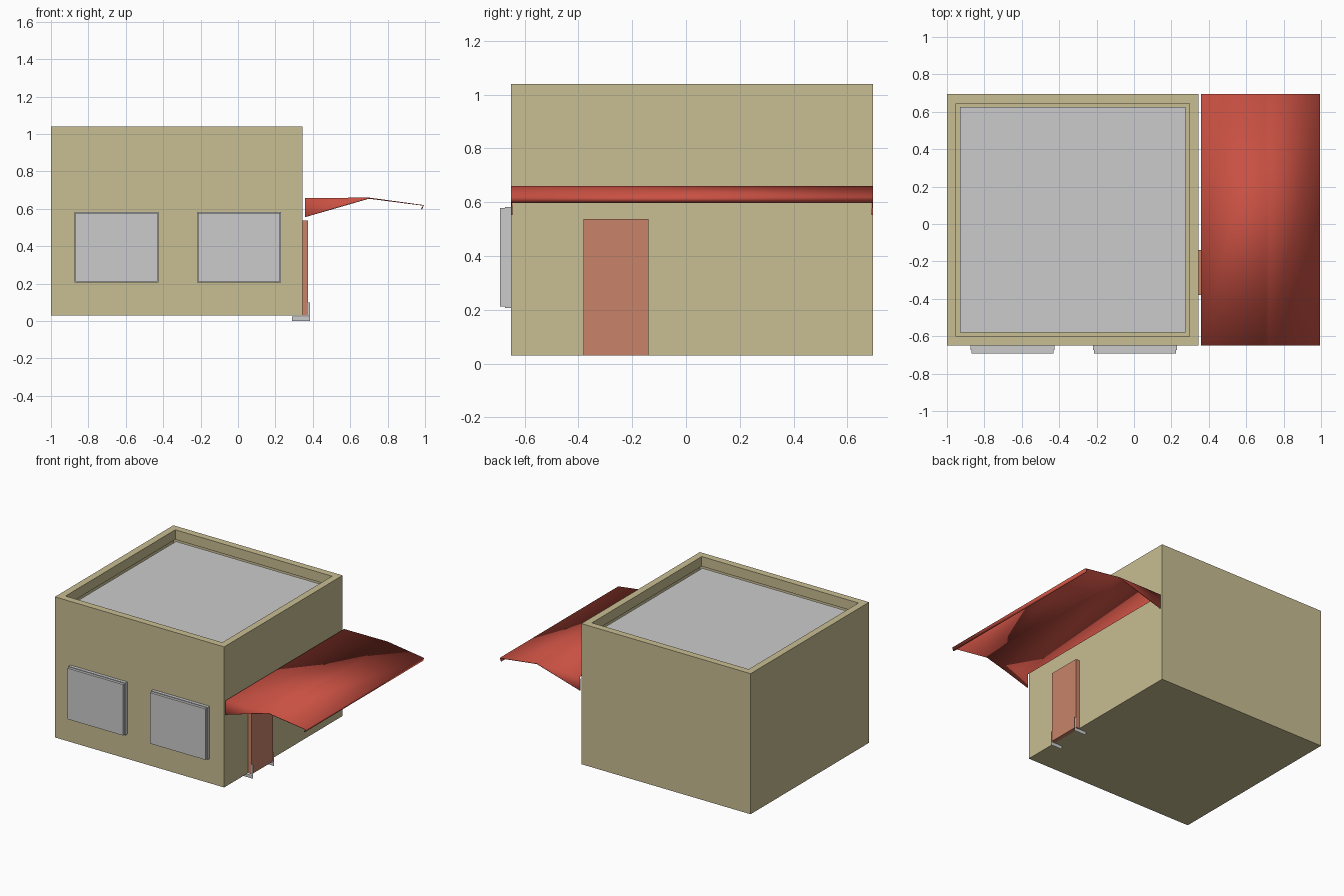
import bpy, bmesh, math

if "Cube" in bpy.data.objects:
    bpy.data.objects.remove(bpy.data.objects["Cube"])


def material(name, rgb):
    m = bpy.data.materials.new(name)
    m.diffuse_color = (*rgb, 1)
    m.use_nodes = True
    m.node_tree.nodes["Principled BSDF"].inputs["Base Color"].default_value = m.diffuse_color
    return m


WALL = material("plaster", (0.58, 0.51, 0.29))
RED = material("awning_red", (0.58, 0.08, 0.055))
PINK = material("door_paint", (0.58, 0.23, 0.14))


def add(name, bm, mat=None):
    me = bpy.data.meshes.new(name)
    bm.to_mesh(me)
    bm.free()
    ob = bpy.data.objects.new(name, me)
    bpy.context.collection.objects.link(ob)
    if mat:
        me.materials.append(mat)
    return ob


def box_bm(x0, x1, y0, y1, z0, z1, bm=None):
    bm = bm or bmesh.new()
    for v in bmesh.ops.create_cube(bm, size=1)["verts"]:
        v.co = (x1 if v.co.x > 0 else x0, y1 if v.co.y > 0 else y0,
                z1 if v.co.z > 0 else z0)
    return bm


def plate(bm, pts):
    return bm.faces.new([bm.verts.new(p) for p in pts])


Y0, Y1 = -0.65, 0.695

# Walls with a parapet: inset the top and push it down
bm = box_bm(-1, 0.345, Y0, Y1, 0.03, 1.04)
top = max(bm.faces, key=lambda f: f.calc_center_median().z)
bmesh.ops.inset_region(bm, faces=[top], thickness=0.07)
inner = bmesh.ops.extrude_discrete_faces(bm, faces=[top])["faces"][0]
bmesh.ops.translate(bm, verts=inner.verts, vec=(0, 0, -0.07))
bmesh.ops.delete(bm, geom=[inner], context='FACES_ONLY')
add("building_walls", bm, WALL)

# Grey flat roof closing the recess
bm = bmesh.new()
plate(bm, [(-0.93, -0.58, 0.97), (0.275, -0.58, 0.97),
           (0.275, 0.625, 0.97), (-0.93, 0.625, 0.97)])
add("flat_roof", bm)

# Windows: backing frame with a slightly smaller pane in front
for side, x in (("left", -0.65), ("right", 0.005)):
    add(f"{side}_window_frame", box_bm(x - 0.225, x + 0.225, -0.673, Y0, 0.207, 0.583))
    add(f"{side}_window_pane", box_bm(x - 0.22, x + 0.22, -0.692, -0.673, 0.212, 0.578))

# Door with flat L-shaped brackets at both edges
add("door", box_bm(0.345, 0.375, -0.38, -0.14, 0.03, 0.538), PINK)
for side, y in (("front", -0.38), ("back", -0.14)):
    bm = bmesh.new()
    plate(bm, [(x, y, z) for x, z in ((0.29, 0), (0.385, 0), (0.385, 0.1),
                                      (0.375, 0.1), (0.375, 0.025), (0.29, 0.025))])
    add(f"{side}_door_bracket", bm)

# Awning: folded sheet swept along y, with a lip at its outer edge
profile = [(0.357, 0.658), (0.70, 0.66), (0.725, 0.657), (0.994, 0.62), (0.984, 0.597)]
bm = bmesh.new()
rows = [[bm.verts.new((x, y, z)) for x, z in profile] for y in (Y0, Y1)]
for i in range(len(profile) - 1):
    bm.faces.new((rows[0][i], rows[0][i + 1], rows[1][i + 1], rows[1][i]))
# Triangular side flaps, leaning slightly inward
for row, y in ((rows[0], Y0), (rows[1], Y1)):
    low = bm.verts.new((0.357, y, 0.555))
    tip = row[1]
    bm.faces.new((row[0], low, tip) if y < 0 else (tip, low, row[0]))
bmesh.ops.recalc_face_normals(bm, faces=bm.faces)
top = max(bm.faces, key=lambda f: f.calc_area())
if top.normal.z < 0:
    bmesh.ops.reverse_faces(bm, faces=bm.faces)
awning = add("awning", bm, RED)
sol = awning.modifiers.new("thickness", 'SOLIDIFY')
sol.thickness = 0.006
sol.offset = -1
bpy.context.view_layer.objects.active = awning
awning.select_set(True)
bpy.ops.object.shade_smooth_by_angle(angle=math.radians(30))
